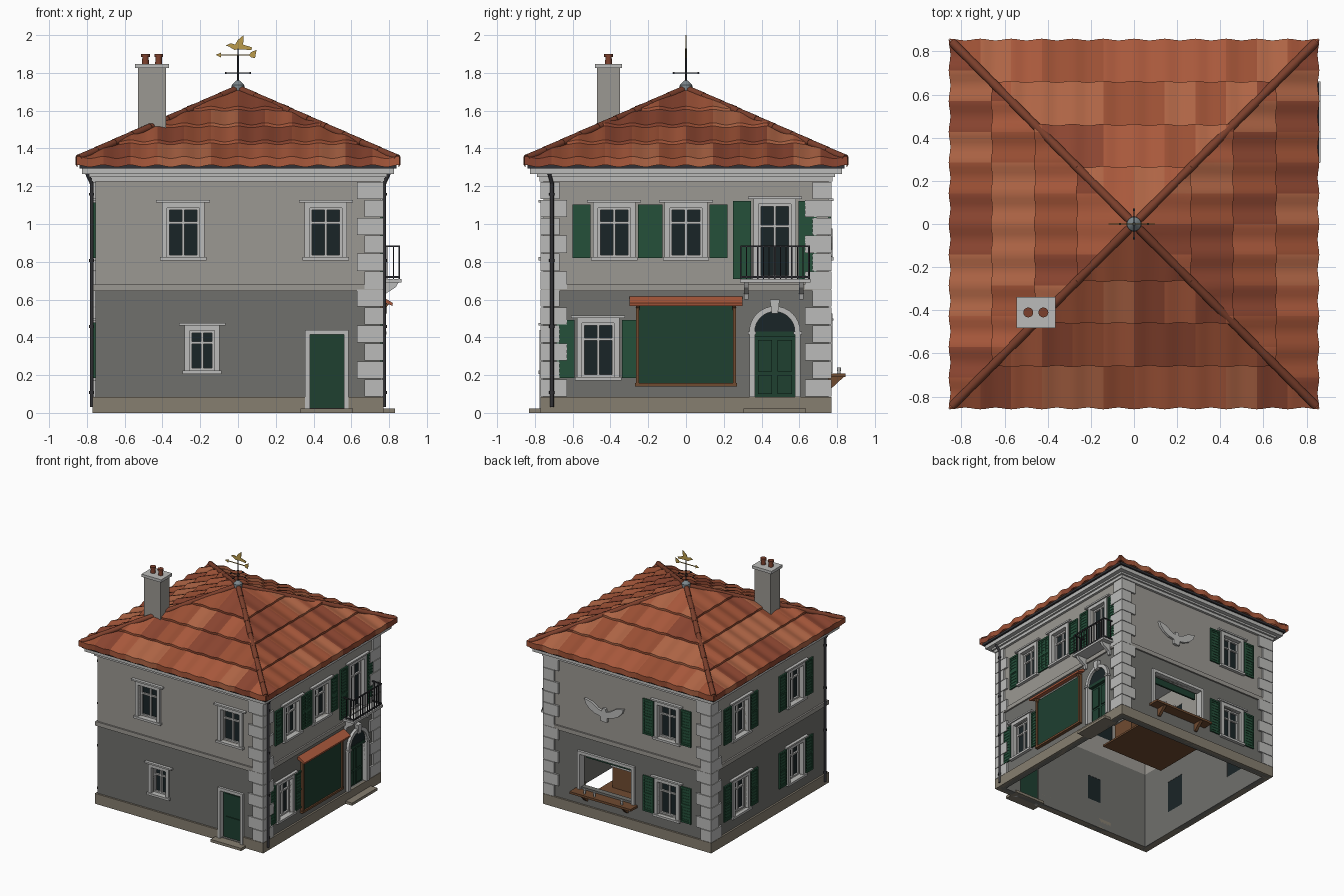
import bpy, bmesh, math, random
from mathutils import Matrix, Vector

if "Cube" in bpy.data.objects:
    bpy.data.objects.remove(bpy.data.objects["Cube"])
random.seed(4)

def mat(name, r, g, b):
    m = bpy.data.materials.new(name)
    m.diffuse_color = (r, g, b, 1)
    m.use_nodes = True
    m.node_tree.nodes["Principled BSDF"].inputs["Base Color"].default_value = m.diffuse_color
    return m
STONE, WALL, LOW = mat("stone", .5, .5, .49), mat("plaster", .33, .315, .29), mat("lower_plaster", .16, .16, .15)
PLINTH, GREEN, DARK = mat("plinth", .24, .21, .16), mat("green", .018, .08, .042), mat("deep_green", .013, .05, .03)
GLASS, IRON, LEAD = mat("glass", .01, .018, .02), mat("iron", .03, .03, .035), mat("lead", .2, .24, .26)
WOOD, GOLD, HIP = mat("wood", .16, .07, .03), mat("gold", .5, .33, .07), mat("hip_tile", .2, .05, .025)
TILES = [mat("tile_%d" % i, *c) for i, c in enumerate([(.4, .1, .045), (.33, .08, .035), (.26, .06, .03), (.43, .13, .06)])]
D = .755                                 # wall plane distance from the centre
FRONT, RIGHT, BACK, LEFT = 0, 1, 2, 3     # faces: local (u, d outward, z), turned about z
holes = {0: [], 1: [], 2: [], 3: []}

def finish(name, bm, mats, face=0, smooth=None, recalc=True):
    if recalc:
        bmesh.ops.recalc_face_normals(bm, faces=bm.faces)
    bm.transform(Matrix.Rotation(face * math.pi / 2, 4, 'Z'))
    me = bpy.data.meshes.new(name)
    bm.to_mesh(me)
    bm.free()
    for m in mats:
        me.materials.append(m)
    if smooth:
        me.shade_smooth()
        me.set_sharp_from_angle(angle=math.radians(smooth))
    ob = bpy.data.objects.new(name, me)
    bpy.context.collection.objects.link(ob)
    return ob

def boxes(name, face, items, m):
    bm = bmesh.new()
    for u0, u1, d0, d1, z0, z1 in items:
        M = Matrix.Translation(((u0+u1)/2, -(d0+d1)/2, (z0+z1)/2)) @ Matrix.Diagonal((abs(u1-u0), abs(d1-d0), abs(z1-z0), 1))
        bmesh.ops.create_cube(bm, size=1, matrix=M)
    return finish(name, bm, [m], face)

def prism(name, face, pts, a, b, m, along_u=False):
    """Extrude a (u,z) outline from d=a to b, or a (d,z) outline from u=a to b."""
    bm = bmesh.new()
    loops = [[bm.verts.new((t, -p, z) if along_u else (p, -t, z)) for p, z in pts] for t in (a, b)]
    for l in loops:
        bm.faces.new(l)
    for i in range(len(pts)):
        j = (i + 1) % len(pts)
        bm.faces.new((loops[0][i], loops[0][j], loops[1][j], loops[1][i]))
    return finish(name, bm, [m], face)

def rods(name, segs, m, n=10):
    bm = bmesh.new()
    for p, q, r1, r2 in segs:
        p, q = Vector(p), Vector(q)
        M = Matrix.Translation((p+q)/2) @ (q-p).to_track_quat('Z', 'Y').to_matrix().to_4x4()
        bmesh.ops.create_cone(bm, cap_ends=True, segments=n, radius1=r1, radius2=r2, depth=(q-p).length, matrix=M)
    return finish(name, bm, [m], smooth=40)

def shutter(name, face, u0, u1, z0, z1):
    zm, it = (z0+z1)/2, [(u0, u1, D, .761, z0, z1)]
    it += [(a, a+.012, D, .767, z0, z1) for a in (u0, u1-.012)]
    it += [(u0, u1, D, .767, z-.007, z+.007) for z in (z0+.007, zm, z1-.007)]
    n = int((z1-z0) / .024)
    it += [(u0+.012, u1-.012, D, .764, z0+(z1-z0)*i/n-.004, z0+(z1-z0)*i/n+.004) for i in range(1, n)]
    boxes(name, face, it, GREEN)

def window(name, face, u, z0, z1, w=.17, shutters=True, fr=.028):
    h = w/2
    a, b, t = u-h, u+h, z1+fr
    holes[face].append((a, b, z0, z1))
    boxes(name + "_surround", face, [(a-fr, a, .74, .77, z0-.01, t), (b, b+fr, .74, .77, z0-.01, t), (a, b, .74, .77, z1, t),
          (a-fr-.03, b+fr+.03, .74, .78, t, t+.013), (a-fr-.01, b+fr+.01, .72, .78, z0-.018, z0)], STONE)
    boxes(name + "_glass", face, [(a, b, .712, .72, z0, z1)], GLASS)
    zt = z0 + .7*(z1-z0)
    boxes(name + "_sash", face, [(a, a+.012, .715, .735, z0, z1), (b-.012, b, .715, .735, z0, z1), (u-.007, u+.007, .715, .735, z0, z1),
          (a, b, .715, .735, zt-.006, zt+.006), (a, b, .715, .735, z0, z0+.012), (a, b, .715, .735, z1-.012, z1)], STONE)
    if shutters:
        shutter(name + "_shutter_a", face, a-.135, a-.04, z0-.005, z1+.018)
        shutter(name + "_shutter_b", face, b+.04, b+.135, z0-.005, z1+.018)

# Windows on all sides
window("front_upper_window_a", FRONT, -.29, .825, 1.085, shutters=False)
window("front_upper_window_b", FRONT, .465, .825, 1.085, shutters=False)
window("front_small_window", FRONT, -.19, .225, .435, w=.13, shutters=False)
window("side_upper_window_a", RIGHT, -.38, .825, 1.085)
window("side_upper_window_b", RIGHT, 0, .825, 1.085)
window("side_lower_window", RIGHT, -.465, .19, .475)
window("balcony_door", RIGHT, .47, .715, 1.105)
for z, lab in ((.825, "upper"), (.19, "lower")):
    window("back_%s_window" % lab, BACK, .36, z, z+.27)
    for u in (-.37, .35):
        window("left_%s_window" % lab, LEFT, u, z, z+.27)

# Front door and step
holes[FRONT].append((.38, .56, .025, .415))
boxes("front_door_surround", FRONT, [(.355, .38, .74, .775, 0, .44), (.56, .585, .74, .775, 0, .44), (.38, .56, .74, .775, .415, .44)], STONE)
boxes("front_door", FRONT, [(.38, .56, .72, .735, .025, .415), (.40, .54, .73, .742, .05, .2), (.40, .54, .73, .742, .22, .39)], DARK)
boxes("front_step", FRONT, [(.33, .61, .7, .83, 0, .022)], PLINTH)

# Arched side door
c, zs = .47, .43
holes[RIGHT].append((c-.106, c+.106, .085, zs))
arc = lambda r: [(c + r*math.cos(math.pi*i/16), zs + r*math.sin(math.pi*i/16)) for i in range(17)]
prism("arch_surround", RIGHT, [(c+.135, .085)] + arc(.135) + [(c-.135, .085), (c-.106, .085)] + arc(.106)[::-1] + [(c+.106, .085)], .72, .778, STONE)
prism("arch_keystone", RIGHT, [(c-.016, .525), (c+.016, .525), (c+.026, .6), (c-.026, .6)], .74, .788, STONE)
prism("fanlight", RIGHT, arc(.106), .74, .758, GLASS)
boxes("arch_imposts", RIGHT, [(c-.143, c-.1, .74, .785, zs-.015, zs), (c+.1, c+.143, .74, .785, zs-.015, zs)], STONE)
boxes("arched_door_leaves", RIGHT, [(c-.106, c+.106, .72, .735, .085, zs), (c-.106, c+.106, .72, .762, zs-.025, zs)] +
      [(c+s*.015, c+s*.09, .73, .743, a, b) for s in (-1, 1) for a, b in ((.1, .2), (.22, .385))], DARK)
boxes("side_step", RIGHT, [(.305, .635, .7, .83, 0, .022)], PLINTH)

# Balcony
boxes("balcony_slab", RIGHT, [(.285, .66, .74, .865, .69, .708)], STONE)
for u in (.32, .61):
    prism("balcony_bracket", RIGHT, [(.75, .69), (.85, .69), (.835, .665), (.78, .63), (.77, .6), (.75, .6)], u-.012, u+.012, STONE, True)
rail = [(.29, .655, .85, .858, z, z+.01) for z in (.715, .877)]
rail += [(u, u+.007, .75, .858, z, z+.01) for u in (.288, .65) for z in (.715, .877)]
rail += [(.29+.36*i/12-.003, .29+.36*i/12+.003, .851, .857, .705, .88) for i in range(13)]
rail += [(u, u+.006, d, d+.006, .705, .88) for u in (.288, .651) for d in (.785, .82)]
boxes("balcony_railing", RIGHT, rail, IRON)

# Wide green shop panel with tiled hood
boxes("shop_panel", RIGHT, [(-.25, .25, .74, .77, .155, .565)], DARK)
boxes("shop_panel_frame", RIGHT, [(-.265, -.248, .74, .78, .14, .57), (.248, .265, .74, .78, .14, .57), (-.27, .27, .74, .782, .14, .157)], WOOD)
prism("shop_hood", RIGHT, [(.75, .615), (.765, .615), (.82, .582), (.817, .567), (.75, .595)], -.3, .3, TILES[0], True)
for u in (-.255, .255):
    prism("hood_bracket", RIGHT, [(.75, .585), (.8, .575), (.755, .53)], u-.01, u+.01, WOOD, True)

# Serving hatch on the back with counter, glasses and inner bar
holes[BACK].append((-.43, .04, .225, .5))
boxes("hatch_surround", BACK, [(-.455, -.43, .72, .775, .21, .525), (.04, .065, .72, .775, .21, .525), (-.43, .04, .72, .775, .5, .525)], STONE)
boxes("hatch_counter", BACK, [(-.475, .085, .7, .845, .19, .208)], WOOD)
for u in (-.38, -.01):
    prism("counter_bracket", BACK, [(.755, .19), (.835, .19), (.765, .125), (.755, .125)], u-.012, u+.012, WOOD, True)
rods("counter_glasses", [((x, .81, .208), (x, .81, .24), .008, .011) for x in (.36, .27, .02)], STONE)
boxes("hatch_floor", BACK, [(-.45, .14, .16, .7, .09, .105)], WOOD)
boxes("hatch_raised_shutter", BACK, [(-.42, .03, .69, .705, .45, .505)], DARK)
boxes("back_bar", BACK, [(-.38, .1, .22, .42, .105, .28)], WOOD)
boxes("back_bar_top", BACK, [(-.39, .11, .21, .43, .28, .3)], STONE)

# Spread-wing bird relief on the back wall
half = [(0, .045), (.015, .04), (.02, .015), (.06, .03), (.11, .065), (.18, .08), (.165, .04), (.13, .005), (.08, -.02), (.03, -.03), (.03, -.065), (0, -.07)]
prism("bird_relief", BACK, [(-.21+u, .895+z) for u, z in half + [(-u, z) for u, z in half[-2:0:-1]]], .75, .775, STONE)

# Hollow walls with openings
for f, nm in enumerate(("front", "right", "back", "left")):
    bm = bmesh.new()
    us = sorted({-D, D} | {h[i] for h in holes[f] for i in (0, 1)})
    zl = sorted({0, .65, 1.27} | {h[i] for h in holes[f] for i in (2, 3)})
    for u0, u1 in zip(us, us[1:]):
        for z0, z1 in zip(zl, zl[1:]):
            um, zm = (u0+u1)/2, (z0+z1)/2
            if any(a < um < b and p < zm < q for a, b, p, q in holes[f]):
                continue
            fc = bm.faces.new([bm.verts.new((u, -D, z)) for u, z in ((u0, z0), (u1, z0), (u1, z1), (u0, z1))])
            fc.material_index = int(zm < .65)
    bmesh.ops.remove_doubles(bm, verts=bm.verts, dist=1e-5)
    ob = finish(nm + "_wall", bm, [WALL, LOW], f, recalc=False)
    sol = ob.modifiers.new("thickness", 'SOLIDIFY')
    sol.thickness, sol.offset = .045, -1
    boxes(nm + "_plinth", f, [(-.77, .355, .71, .77, 0, .085), (.585, .77, .71, .77, 0, .085)] if f == 0 else [(-.77, .77, .71, .77, 0, .085)], PLINTH)
    boxes(nm + "_string_course", f, [(-.768, .768, .74, .768, .645, .68)], WALL)
    boxes(nm + "_cornice", f, [(-.775, .775, .74, .775, 1.225, 1.25), (-.79, .79, .74, .79, 1.25, 1.27)], STONE)

# Quoins on three corners
for sx, sy in ((1, -1), (1, 1), (-1, 1)):
    it = []
    for i in range(12):
        a, b = (.63, .67) if i % 2 else (.67, .63)
        z = .085 + i*.095
        it.append((sx*a, sx*.77, -sy*b, -sy*.77, z+.002, z+.093))
    boxes("quoins", FRONT, it, STONE)

# Eaves, gutter and downpipes
boxes("soffit", FRONT, [(-.825, .825, -.825, .825, 1.265, 1.295)], STONE)
boxes("gutter", FRONT, [(-.84, .84, -.84, .84, 1.295, 1.315)], IRON)
for s in (-1, 1):
    x = s*.775
    rods("downpipe", [((x, -.71, .03), (x, -.71, 1.22), .01, .01), ((x, -.71, 1.215), (s*.81, -.73, 1.29), .01, .01)] +
         [((x, -.71, z), (x, -.71, z+.015), .014, .014) for z in (.1, .45, .8, 1.15)], IRON)

# Roof: four wavy stepped tile courses per side, mitred at the hips
P, step = .1425, .1425/6
height = lambda r: 1.715 - .45*r
for f in range(4):
    bm = bmesh.new()
    for k, (r, r1) in enumerate(((.855, .63), (.66, .43), (.46, .235), (.265, 0))):
        n, rows = math.ceil(r/step), []
        for i in range(-n, n+1):
            w = math.cos(2*math.pi*i*step/P)
            u = max(-r, min(r, i*step))
            rt = max(r1, abs(u))                  # upper end stops on the hip line
            lift = .02 * (rt-r1) / (r-r1)
            zl, rl = height(r) + .022 + .006*w, r + .004*w
            zb = zl - (.045 if k == 0 else .03)
            rows.append([bm.verts.new(p) for p in ((u, -rl, zb), (u, -rl, zl), (u, -rt, height(rt) + .004 + lift + .006*w*(r1 > 0)))])
        shades = [random.randrange(4) for _ in range(14)]
        for i, (a, b) in enumerate(zip(rows, rows[1:])):
            for j in (0, 1):
                fc = bm.faces.new((a[j], b[j], b[j+1], a[j+1]))
                fc.material_index = shades[int((i - n + 36) // 6) % 14]
    bmesh.ops.remove_doubles(bm, verts=bm.verts, dist=1e-4)
    finish("roof_tiles", bm, TILES, f, smooth=40, recalc=False)
    # Overlapping hip tiles
    a, b = Vector((.843, .843, 1.348)), Vector((0, 0, 1.717))
    R = Matrix.Rotation(f*math.pi/2, 3, 'Z')
    rods("hip_tiles", [(R @ a.lerp(b, i/9), R @ a.lerp(b, (i+1.05)/9), .021, .019) for i in range(9)], HIP, 12)

# Chimney
boxes("chimney_stack", FRONT, [(-.53, -.38, .35, .47, 1.4, 1.83)], WALL)
boxes("chimney_cap", FRONT, [(-.545, -.365, .338, .482, 1.825, 1.848)], STONE)
rods("chimney_pots", [((x, -.41, 1.845), (x, -.41, 1.89), .019, .016) for x in (-.49, -.42)] +
     [((x, -.41, 1.885), (x, -.41, 1.9), .023, .023) for x in (-.49, -.42)], HIP, 16)

# Finial and weathervane
rods("finial_base", [((0, 0, 1.70), (0, 0, 1.735), .035, .033), ((0, 0, 1.735), (0, 0, 1.76), .033, .008)], LEAD, 16)
rods("vane_rod", [((0, 0, 1.74), (0, 0, 1.93), .005, .004), ((-.065, 0, 1.8), (.065, 0, 1.8), .002, .002), ((0, -.065, 1.8), (0, .065, 1.8), .002, .002)] +
     [((x-.005, y, 1.8), (x+.005, y, 1.8), .006, .006) for x, y in ((.065, 0), (-.065, 0), (0, .065), (0, -.065))], IRON)
prism("vane_arrow", FRONT, [(-.118, 1.895), (-.09, 1.908), (-.09, 1.898), (.06, 1.898), (.07, 1.91), (.098, 1.922), (.09, 1.878), (.07, 1.882), (.06, 1.892), (-.09, 1.892), (-.09, 1.882)], -.002, .002, GOLD)
prism("vane_bird", FRONT, [(-.065, 1.945), (-.04, 1.957), (-.015, 1.95), (.0, 1.975), (.03, 2.0), (.03, 1.97), (.025, 1.95), (.075, 1.935), (.07, 1.92), (.02, 1.925), (-.02, 1.922), (-.045, 1.938)], -.002, .002, GOLD)
